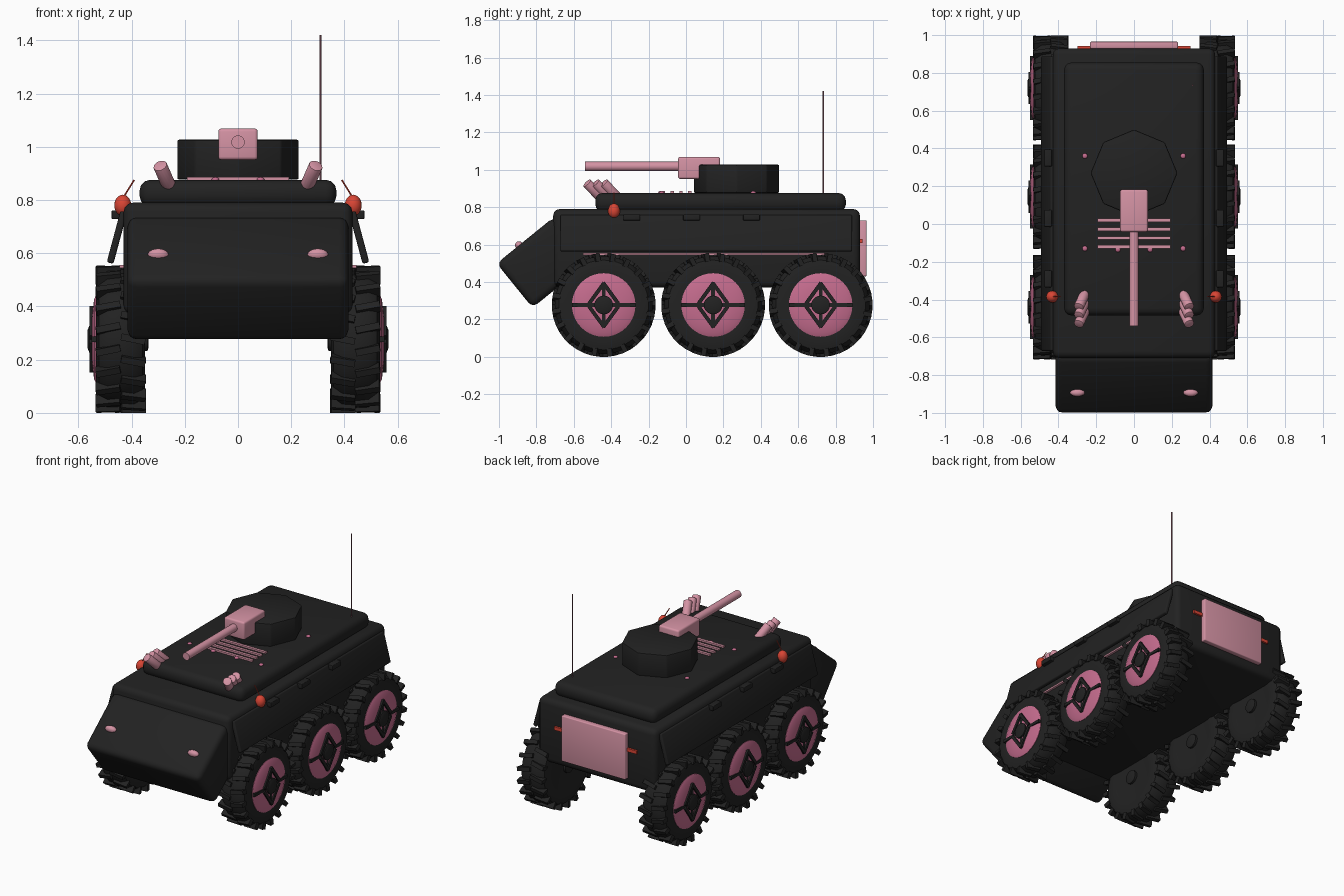
import bpy, bmesh, math
from mathutils import Matrix, Vector

if "Cube" in bpy.data.objects:
    bpy.data.objects.remove(bpy.data.objects["Cube"])


def material(name, r, g, b):
    m = bpy.data.materials.new(name)
    m.use_nodes = True
    m.diffuse_color = (r, g, b, 1)
    bsdf = next(n for n in m.node_tree.nodes if n.type == 'BSDF_PRINCIPLED')
    bsdf.inputs["Base Color"].default_value = (r, g, b, 1)
    return m


BLACK = material("charcoal", 0.016, 0.016, 0.016)
PINK = material("light pink", 0.66, 0.29, 0.37)
ROSE = material("deep rose", 0.56, 0.15, 0.27)
RED = material("signal red", 0.70, 0.06, 0.035)
DUSTY = material("dusty rose", 0.32, 0.13, 0.17)


def finish(name, bm, mat, smooth=True):
    bmesh.ops.recalc_face_normals(bm, faces=bm.faces)
    me = bpy.data.meshes.new(name)
    bm.to_mesh(me)
    bm.free()
    me.materials.append(mat)
    ob = bpy.data.objects.new(name, me)
    bpy.context.collection.objects.link(ob)
    if smooth:
        bpy.ops.object.select_all(action='DESELECT')
        ob.select_set(True)
        bpy.context.view_layer.objects.active = ob
        bpy.ops.object.shade_smooth_by_angle(angle=math.radians(35))
    return ob


def add_box(bm, centre, size, rot=Matrix()):
    m = Matrix.Translation(centre) @ rot @ Matrix.Diagonal((*size, 1))
    bmesh.ops.create_cube(bm, size=1, matrix=m)


def box(name, mat, centre, size, bevel=0.0, rot=Matrix(), segments=3):
    bm = bmesh.new()
    add_box(bm, (0, 0, 0), size)
    if bevel:
        bmesh.ops.bevel(bm, geom=bm.edges[:], offset=bevel, segments=segments,
                        profile=0.5, affect='EDGES')
    bm.transform(Matrix.Translation(centre) @ rot)
    return finish(name, bm, mat)


def rod(name, mat, a, b, radius, sides=16, bevel=0.0):
    a, b = Vector(a), Vector(b)
    bm = bmesh.new()
    bmesh.ops.create_cone(bm, cap_ends=True, segments=sides, radius1=radius,
                          radius2=radius, depth=(b - a).length)
    if bevel:
        bmesh.ops.bevel(bm, geom=bm.edges[:], offset=bevel, segments=2,
                        profile=0.5, affect='EDGES')
    rot = (b - a).to_track_quat('Z', 'Y').to_matrix().to_4x4()
    bm.transform(Matrix.Translation((a + b) / 2) @ rot)
    return finish(name, bm, mat)


def ball(name, mat, centre, scale, rot=Matrix()):
    bm = bmesh.new()
    bmesh.ops.create_uvsphere(bm, u_segments=20, v_segments=12, radius=1)
    bm.transform(Matrix.Translation(centre) @ rot @ Matrix.Diagonal((*scale, 1)))
    return finish(name, bm, mat)


def lathe(bm, profile, steps=40):
    """Revolve (x, radius) points around the x axis."""
    vs = [bm.verts.new((x, 0, r)) for x, r in profile]
    es = [bm.edges.new(p) for p in zip(vs, vs[1:])]
    bmesh.ops.spin(bm, geom=vs + es, cent=(0, 0, 0), axis=(1, 0, 0),
                   angle=math.tau, steps=steps)
    bmesh.ops.remove_doubles(bm, verts=bm.verts, dist=1e-4)


# Hull, deck and nose
box("hull", BLACK, (0, 0.11, 0.58), (0.86, 1.64, 0.42), 0.035)
box("upper_deck", BLACK, (0, 0.185, 0.826), (0.74, 1.34, 0.1), 0.04)
box("nose", BLACK, (0, -0.763, 0.505), (0.83, 0.395, 0.305), 0.035,
    Matrix.Rotation(math.radians(39), 4, 'X'))

# Turret and gun
bm = bmesh.new()
bmesh.ops.create_cone(bm, cap_ends=True, segments=8, radius1=0.23, radius2=0.23, depth=0.15)
bmesh.ops.bevel(bm, geom=bm.edges[:], offset=0.008, segments=2, profile=0.5, affect='EDGES')
bm.transform(Matrix.Translation((0, 0.27, 0.952)))
finish("turret", bm, BLACK)
box("gun_mantlet", PINK, (0, 0.07, 1.01), (0.148, 0.225, 0.118), 0.012)
rod("gun_barrel", PINK, (0, -0.54, 1.018), (0, 0, 1.018), 0.025, 20)

# Deck grille and studs
for i in range(4):
    box(f"grille_slat_{i + 1}", PINK, (0, 0.02 - i * 0.047, 0.88), (0.385, 0.018, 0.014))
for i, (x, y) in enumerate([(0.26, 0.36), (0.26, -0.13), (0.085, -0.135)]):
    for s in (-1, 1):
        ball(f"deck_stud_{i}_{'left' if s > 0 else 'right'}", ROSE,
             (s * x, y, 0.877), (0.014, 0.014, 0.009))

# Antenna
rod("antenna", DUSTY, (0.31, 0.735, 0.86), (0.31, 0.735, 1.42), 0.004, 8)

# Rear hatch and tail light bar
box("rear_hatch", PINK, (0, 0.947, 0.58), (0.465, 0.036, 0.3), 0.006)
box("tail_light_bar", RED, (0, 0.935, 0.62), (0.6, 0.016, 0.022))

# Parts on both sides
for s in (-1, 1):
    side = "left" if s > 0 else "right"
    tilt = Matrix.Rotation(s * math.radians(-15), 4, 'Y')
    box(f"side_skirt_{side}", BLACK, (s * 0.455, 0.108, 0.66), (0.026, 1.56, 0.2),
        0.008, tilt)
    box(f"side_rail_{side}", PINK, (s * 0.435, 0.1, 0.55), (0.02, 1.3, 0.011))
    for i, y in enumerate((-0.29, 0.03, 0.35)):
        box(f"skirt_hinge_{i}_{side}", BLACK, (s * 0.455, y, 0.745), (0.04, 0.09, 0.032), 0.004)
    for i in range(3):
        y = -0.385 - i * 0.045
        rod(f"smoke_launcher_{i}_{side}", PINK, (s * 0.258, y + 0.02, 0.85),
            (s * 0.293, y - 0.055, 0.93), 0.027, 16, 0.004)
    ball(f"marker_lamp_{side}", RED, (s * 0.433, -0.385, 0.78), (0.032, 0.032, 0.04))
    rod(f"marker_wire_{side}", RED, (s * 0.437, -0.385, 0.8), (s * 0.39, -0.385, 0.876),
        0.003, 6)
    ball(f"headlight_{side}", PINK, (s * 0.3, -0.89, 0.593), (0.04, 0.022, 0.026),
         Matrix.Rotation(math.radians(39), 4, 'X'))

# Wheel meshes, axle along local x with the outer face at +x
bm = bmesh.new()
lathe(bm, [(-0.085, 0), (-0.085, 0.16), (-0.092, 0.2), (-0.082, 0.24), (-0.05, 0.262),
           (0.05, 0.262), (0.082, 0.24), (0.092, 0.2), (0.088, 0.165), (0.08, 0)])
LUGS = 20
for i in range(LUGS * 2):
    half = 1 if i % 2 else -1
    turn = Matrix.Rotation(math.tau * i / (LUGS * 2), 4, 'X')
    skew = Matrix.Rotation(half * 0.2, 4, 'Z')
    add_box(bm, turn @ Vector((half * 0.047, 0, 0.255)), (0.092, 0.026, 0.044), turn @ skew)
tyre = finish("tyre_1_left", bm, BLACK)

bm = bmesh.new()
lathe(bm, [(0.075, 0.17), (0.091, 0.17), (0.1, 0.15), (0.107, 0.09), (0.109, 0)])
rim = finish("rim_1_left", bm, ROSE)

bm = bmesh.new()
lathe(bm, [(0.08, 0.05), (0.118, 0.05), (0.124, 0.035), (0.124, 0)], 20)
lathe(bm, [(-0.08, 0.045), (-0.1, 0.045), (-0.104, 0.035), (-0.104, 0)], 20)
for a in range(4):
    # Diamond sides, then the straight spokes
    c, d = (1, 1, -1, -1)[a], (1, -1, 1, -1)[a]
    start, end = Vector((0.108, c * 0.075, d * 0.012)), Vector((0.108, 0, d * 0.115))
    v = end - start
    turn = Matrix.Rotation(math.atan2(v.z, v.y), 4, 'X')
    add_box(bm, (start + end) / 2, (0.018, v.length + 0.01, 0.02), turn)
    turn = Matrix.Rotation(a * math.pi / 2, 4, 'X')
    reach = 0.17 if a % 2 == 0 else 0.12
    add_box(bm, turn @ Vector((0.1, reach / 2, 0)), (0.018, reach, 0.02), turn)
hub = finish("hub_1_left", bm, BLACK)

# Place six wheels
for i, y in enumerate((-0.44, 0.145, 0.72)):
    for s in (1, -1):
        for part, label in ((tyre, "tyre"), (rim, "rim"), (hub, "hub")):
            ob = part
            if i or s < 0:
                ob = part.copy()
                ob.name = f"{label}_{i + 1}_{'left' if s > 0 else 'right'}"
                bpy.context.collection.objects.link(ob)
            ob.location = (s * 0.441, y, 0.277)
            ob.rotation_euler = (0, 0, 0 if s > 0 else math.pi)
